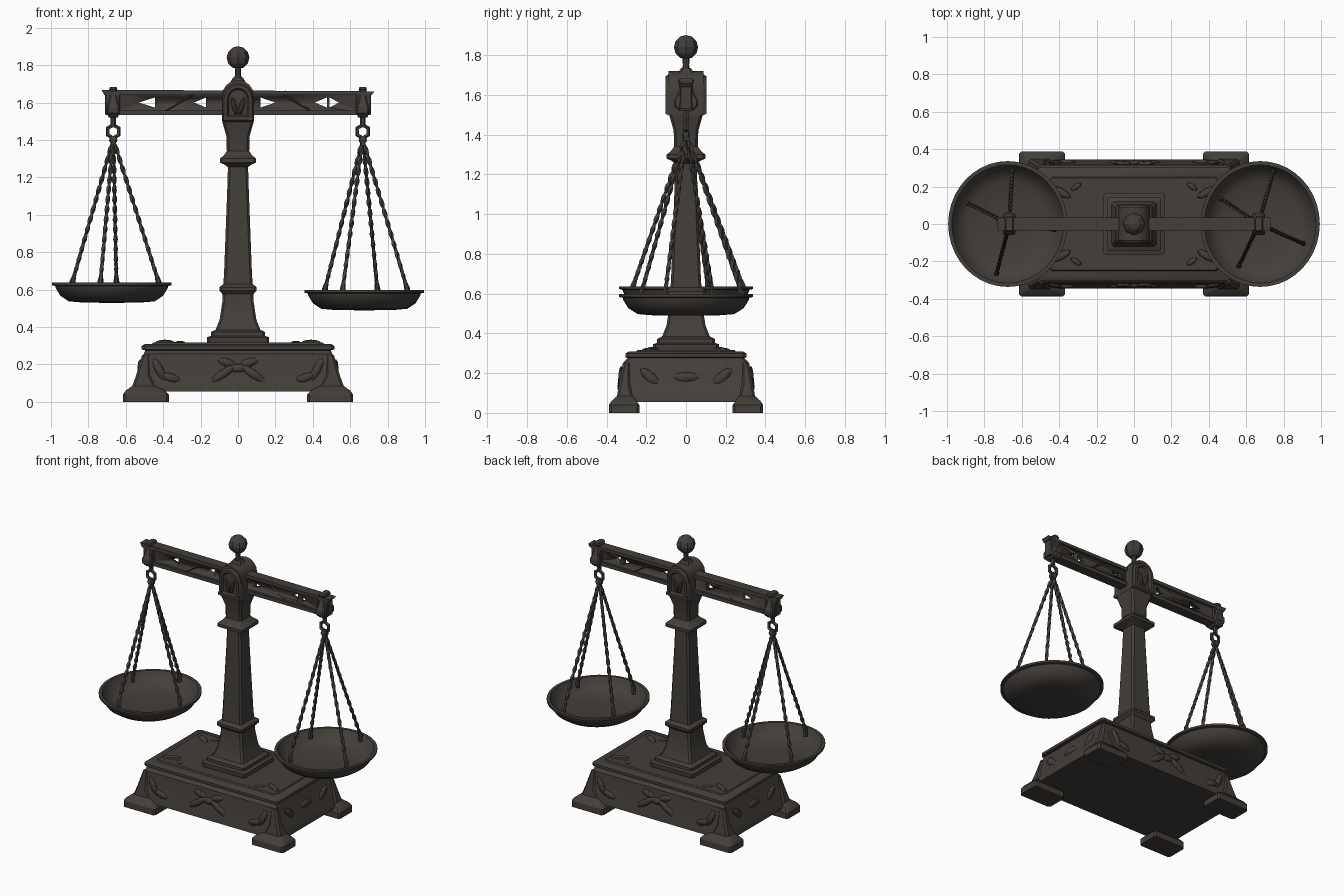
import bpy, bmesh, math
from mathutils import Vector, Matrix

if "Cube" in bpy.data.objects:
    bpy.data.objects.remove(bpy.data.objects["Cube"])

iron = bpy.data.materials.new("dark bronze")
iron.diffuse_color = (0.056, 0.049, 0.042, 1)
iron.use_nodes = True
iron.node_tree.nodes["Principled BSDF"].inputs["Base Color"].default_value = iron.diffuse_color


def finish(name, bm, smooth=30):
    bmesh.ops.recalc_face_normals(bm, faces=bm.faces)
    me = bpy.data.meshes.new(name)
    bm.to_mesh(me)
    bm.free()
    ob = bpy.data.objects.new(name, me)
    bpy.context.collection.objects.link(ob)
    me.materials.append(iron)
    if smooth:
        bpy.ops.object.select_all(action='DESELECT')
        ob.select_set(True)
        bpy.context.view_layer.objects.active = ob
        bpy.ops.object.shade_smooth_by_angle(angle=math.radians(smooth))
    return ob


def skin(bm, rings, caps=True):
    """Join equal-length rings of points into a closed surface."""
    vs = [[bm.verts.new(p) for p in r] for r in rings]
    n = len(vs[0])
    for a, b in zip(vs, vs[1:]):
        for i in range(n):
            bm.faces.new((a[i], a[(i + 1) % n], b[(i + 1) % n], b[i]))
    if caps:
        bm.faces.new(vs[0])
        bm.faces.new(vs[-1])


def rect(x0, x1, y0, y1, z, c):
    return [(x0 + c, y0, z), (x1 - c, y0, z), (x1, y0 + c, z), (x1, y1 - c, z),
            (x1 - c, y1, z), (x0 + c, y1, z), (x0, y1 - c, z), (x0, y0 + c, z)]


def loft(name, levels, c=0.01, at=(0, 0)):
    """Stack of chamfered rectangles: (half x, half y, z)."""
    bm = bmesh.new()
    skin(bm, [rect(at[0] - a, at[0] + a, at[1] - b, at[1] + b, z, c) for a, b, z in levels])
    return finish(name, bm)


def box(name, x0, x1, y0, y1, z0, z1):
    bm = bmesh.new()
    skin(bm, [rect(x0, x1, y0, y1, z, 0.005) for z in (z0, z1)])
    return finish(name, bm)


def extrude_y(name, pts, y0, y1):
    """Front outline in x, z extruded through y."""
    bm = bmesh.new()
    skin(bm, [[(x, y, z) for x, z in pts] for y in (y0, y1)])
    return finish(name, bm)


def tube(name, pts, radii, sides=6, twist=0.0):
    bm = bmesh.new()
    pts = [Vector(p) for p in pts]
    rings = []
    for i, p in enumerate(pts):
        d = (pts[min(i + 1, len(pts) - 1)] - pts[max(i - 1, 0)]).normalized()
        u = d.cross(Vector((0, 1, 0)) if abs(d.y) < 0.8 else Vector((1, 0, 0))).normalized()
        v = d.cross(u)
        r = radii[i % len(radii)]
        rings.append([p + u * r * math.cos(a) + v * r * math.sin(a)
                      for a in (2 * math.pi * k / sides + twist * i for k in range(sides))])
    skin(bm, rings)
    return finish(name, bm)


def leaf(name, pos, size, angle=0.0, axis='Y'):
    """Flattened blob used for raised foliage; axis is its thin direction."""
    bm = bmesh.new()
    bmesh.ops.create_uvsphere(bm, u_segments=8, v_segments=6, radius=1)
    bmesh.ops.transform(bm, verts=bm.verts, matrix=Matrix.Translation(pos)
                        @ Matrix.Rotation(angle, 4, axis) @ Matrix.Diagonal((*size, 1)))
    return finish(name, bm)


# Base: flared body, top slab and four bracket feet
loft("base_body", [(.565, .345, .055), (.56, .34, .085), (.54, .33, .12), (.505, .315, .255),
                   (.495, .295, .275), (.515, .305, .28), (.515, .305, .298), (.50, .29, .308)], .015)
loft("base_top_plate", [(.465, .255, .30), (.455, .245, .316)], .02)
for sx in (-1, 1):
    for sy in (-1, 1):
        bm = bmesh.new()
        skin(bm, [rect(*sorted((sx * a, sx * b)), *sorted((sy * c, sy * d)), z, .012)
                  for a, b, c, d, z in ((.37, .615, .235, .388, 0), (.37, .615, .235, .388, .04),
                                        (.39, .60, .25, .375, .06), (.44, .565, .265, .347, .085),
                                        (.47, .545, .28, .338, .14), (.47, .513, .28, .318, .25))])
        finish("base_foot", bm)
        leaf("top_leaf", (sx * .39, sy * .17, .316), (.06, .022, .016), sx * sy * .5, 'Z')
        leaf("top_leaf_small", (sx * .31, sy * .2, .314), (.035, .016, .012), -sx * sy * .6, 'Z')

# Raised foliage and frame strips on the base sides
for s in (-1, 1):
    for x, z, a, l in ((-.08, .15, -.6, .08), (.08, .15, .6, .08), (0, .18, 0, .05), (-.06, .21, .3, .05),
                       (.06, .21, -.3, .05), (-.42, .17, 1.1, .07), (.42, .17, -1.1, .07),
                       (-.36, .13, .3, .05), (.36, .13, -.3, .05)):
        leaf("front_leaf", (x, s * (.333 - (z - .12) * .11), z), (l, .014, .022), a)
    for x in (-.18, 0, .18):
        bm = bmesh.new()
        bmesh.ops.create_uvsphere(bm, u_segments=8, v_segments=6, radius=1)
        bmesh.ops.transform(bm, verts=bm.verts, matrix=Matrix.Translation((s * .524, x, .18))
                            @ Matrix.Rotation(x * 4, 4, 'X') @ Matrix.Diagonal((.014, .065, .025, 1)))
        finish("side_leaf", bm)

# Square column from plinth to neck
loft("column", [(h, h, z) for h, z in (
    (.16, .30), (.166, .315), (.166, .345), (.145, .352), (.145, .372), (.12, .385), (.098, .44), (.083, .54),
    (.082, .575), (.10, .595), (.10, .612), (.078, .63), (.074, .70), (.057, 1.15), (.054, 1.255),
    (.072, 1.268), (.097, 1.28), (.097, 1.3), (.075, 1.318), (.06, 1.34), (.062, 1.42), (.082, 1.49), (.085, 1.51))], .012)

# Arched block holding the beam, with moulded arch frames front and back


def arch(r, z0, z1, n=8):
    return [(-r, z0)] + [(-r * math.cos(math.pi * i / n), z1 + r * math.sin(math.pi * i / n))
                         for i in range(n + 1)] + [(r, z0)]


extrude_y("beam_block", arch(.085, 1.5, 1.635), -.088, .088)
for s in (-1, 1):
    tube("block_frame", [(x, s * .088, z) for x, z in arch(.066, 1.505, 1.62)], [.017])
    tube("block_sill", [(-.08, s * .088, 1.515), (.08, s * .088, 1.515)], [.018])
    for x in (-.02, .02):
        leaf("block_leaf", (x, s * .089, 1.58), (.014, .014, .05), x * 12)

# Finial: stem and faceted ball
loft("finial_seat", [(.04, .04, 1.71), (.025, .025, 1.735)], .012)
tube("finial_stem", [(0, 0, 1.72), (0, 0, 1.75), (0, 0, 1.80)], [.021, .016, .018], 8)
bm = bmesh.new()
bmesh.ops.create_uvsphere(bm, u_segments=8, v_segments=6, radius=.061)
bmesh.ops.translate(bm, verts=bm.verts, vec=(0, 0, 1.84))
finish("finial_ball", bm, 0)

# Beam: pierced web with rails and diagonal ribs
web = box("beam_web", -.70, .70, -.018, .018, 1.54, 1.655)
bm = bmesh.new()
for x0, x1 in ((-.53, -.445), (-.235, -.17), (.20, .12), (.41, .475), (.54, .49)):
    h = .027
    skin(bm, [[(x0, y, 1.60), (x1, y, 1.60 - h), (x1, y, 1.60 + h)] for y in (-.1, .1)])
cut = finish("web_cutter", bm)
cut.hide_render = True
cut.hide_viewport = True
mod = web.modifiers.new("holes", 'BOOLEAN')
mod.operation = 'DIFFERENCE'
mod.solver = 'EXACT'
mod.object = cut
box("beam_bottom_rail", -.705, .705, -.033, .033, 1.532, 1.557)
extrude_y("beam_top_rail", [(-.73, 1.668), (-.715, 1.64), (.715, 1.64), (.73, 1.66)], -.034, .034)
for s in (-1, 1):
    for a, b in ((.10, .24), (.24, .39), (.39, .55), (.55, .66)):
        up = a in (.10, .39)
        tube("beam_rib", [(s * a, 0, 1.555 if up else 1.645), (s * b, 0, 1.645 if up else 1.555)], [.024], 4, 0) \
            if a in (.24,) else None
    box("beam_end", *sorted((s * .63, s * .71)), -.03, .03, 1.535, 1.65)

# Pans, hangers, rings and chains
pan_profile = [(0, -.108), (.15, -.107), (.235, -.1), (.28, -.07), (.305, -.03), (.308, -.018), (.325, -.014),
               (.325, 0), (.305, 0), (.29, -.025), (.262, -.06), (.22, -.08), (.12, -.088), (0, -.09)]
chains = {-1: ((-.65, .285), (-.885, .11), (-.735, -.265), (-.425, -.03)),
          1: ((.745, .28), (.465, .135), (.56, -.225), (.905, -.105))}
for s in (-1, 1):
    x, rim = s * .667, .637 if s < 0 else .597
    bm = bmesh.new()
    skin(bm, [[(s * .675 + max(r, .001) * .98 * math.cos(a), max(r, .001) * 1.035 * math.sin(a), rim + z)
               for a in (2 * math.pi * k / 40 for k in range(40))] for r, z in pan_profile])
    finish("weighing_pan", bm)
    # hanger bracket and hook
    loft("hanger_saddle", [(.025, .035, 1.52), (.034, .06, 1.545), (.034, .06, 1.575), (.025, .045, 1.60),
                           (.018, .03, 1.65), (.022, .042, 1.672), (.018, .036, 1.682)], .008, (x, 0))
    tube("hanger_hook", [(x, 0, 1.54), (x, 0, 1.51), (x, 0, 1.48)], [.02, .014, .016], 6)
    bpy.ops.mesh.primitive_torus_add(major_segments=6, minor_segments=5, major_radius=.034, minor_radius=.012,
                                     location=(x, 0, 1.445), rotation=(math.pi / 2, math.pi / 6, 0))
    ring = bpy.context.object
    ring.name = "hanger_ring"
    ring.data.materials.append(iron)
    loft("chain_gather", [(.018, .016, 1.385), (.022, .02, 1.40), (.016, .014, 1.422)], .006, (x, 0))
    for cx, cy in chains[s]:
        a, b = Vector((x, 0, 1.405)), Vector((cx, cy, rim + .005))
        n = 44
        tube("chain", [a.lerp(b, i / n) for i in range(n + 1)], [.013, .013, .009], 4, .5)
        # lug fixing the chain to the pan
        tube("chain_lug", [b + (a - b) * .04, b, b + Vector((0, 0, -.04))], [.011, .016, .014], 6)
